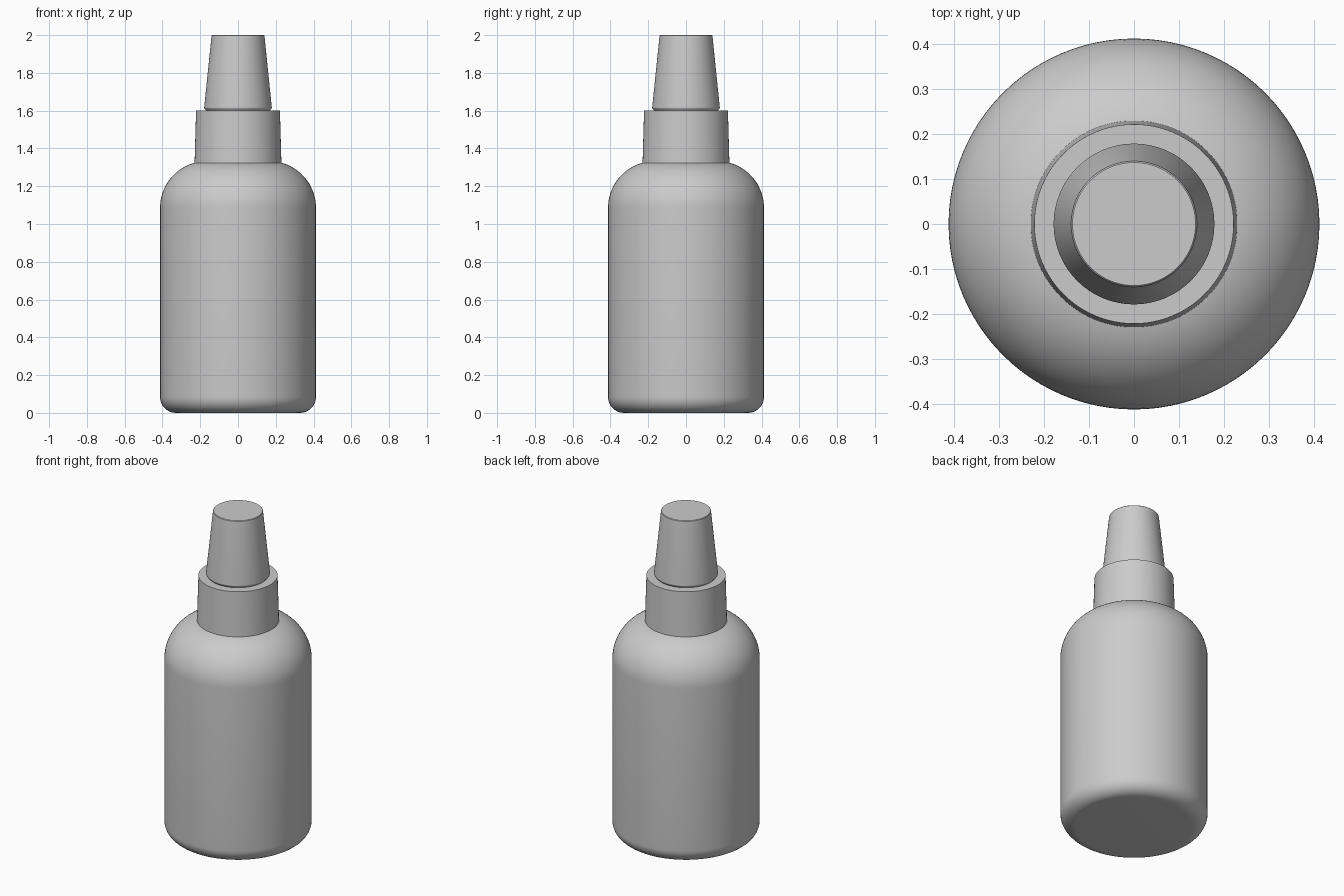
import bpy, bmesh, math

if "Cube" in bpy.data.objects:
    bpy.data.objects.remove(bpy.data.objects["Cube"])

SEGMENTS = 96


def arc(cx, cz, radius, start, end, steps):
    """Profile points (r, z) along a circular arc, angles in degrees."""
    pts = []
    for i in range(steps + 1):
        a = math.radians(start + (end - start) * i / steps)
        pts.append((cx + radius * math.cos(a), cz + radius * math.sin(a)))
    return pts


def lathe(name, profile):
    """Revolve a bottom-to-top profile around z and cap both ends."""
    bm = bmesh.new()
    rings = []
    for r, z in profile:
        rings.append([bm.verts.new((r * math.cos(t), r * math.sin(t), z))
                      for t in (2 * math.pi * i / SEGMENTS for i in range(SEGMENTS))])
    for low, high in zip(rings, rings[1:]):
        for i in range(SEGMENTS):
            j = (i + 1) % SEGMENTS
            bm.faces.new((low[i], low[j], high[j], high[i]))
    bm.faces.new(rings[0][::-1])
    bm.faces.new(rings[-1])
    mesh = bpy.data.meshes.new(name)
    bm.to_mesh(mesh)
    bm.free()
    obj = bpy.data.objects.new(name, mesh)
    bpy.context.collection.objects.link(obj)
    bpy.ops.object.select_all(action='DESELECT')
    obj.select_set(True)
    bpy.context.view_layer.objects.active = obj
    bpy.ops.object.shade_smooth_by_angle(angle=math.radians(30))
    return obj


# Bottle body: rounded base edge, straight wall, domed shoulder
lathe("bottle_body", arc(0.328, 0.085, 0.085, -90, 0, 10)
      + arc(0.165, 1.085, 0.248, 0, 90, 20))

# Collar: slightly tapered ring that sits on the shoulder
lathe("collar", [(0.23, 1.322), (0.222, 1.60)])

# Tapered cap with a rounded lower lip, resting on the collar
lathe("cap", [(0.165, 1.595), (0.171, 1.603)]
      + arc(0.168, 1.617, 0.011, -45, 6, 5)
      + [(0.140, 1.997), (0.137, 2.0)])
